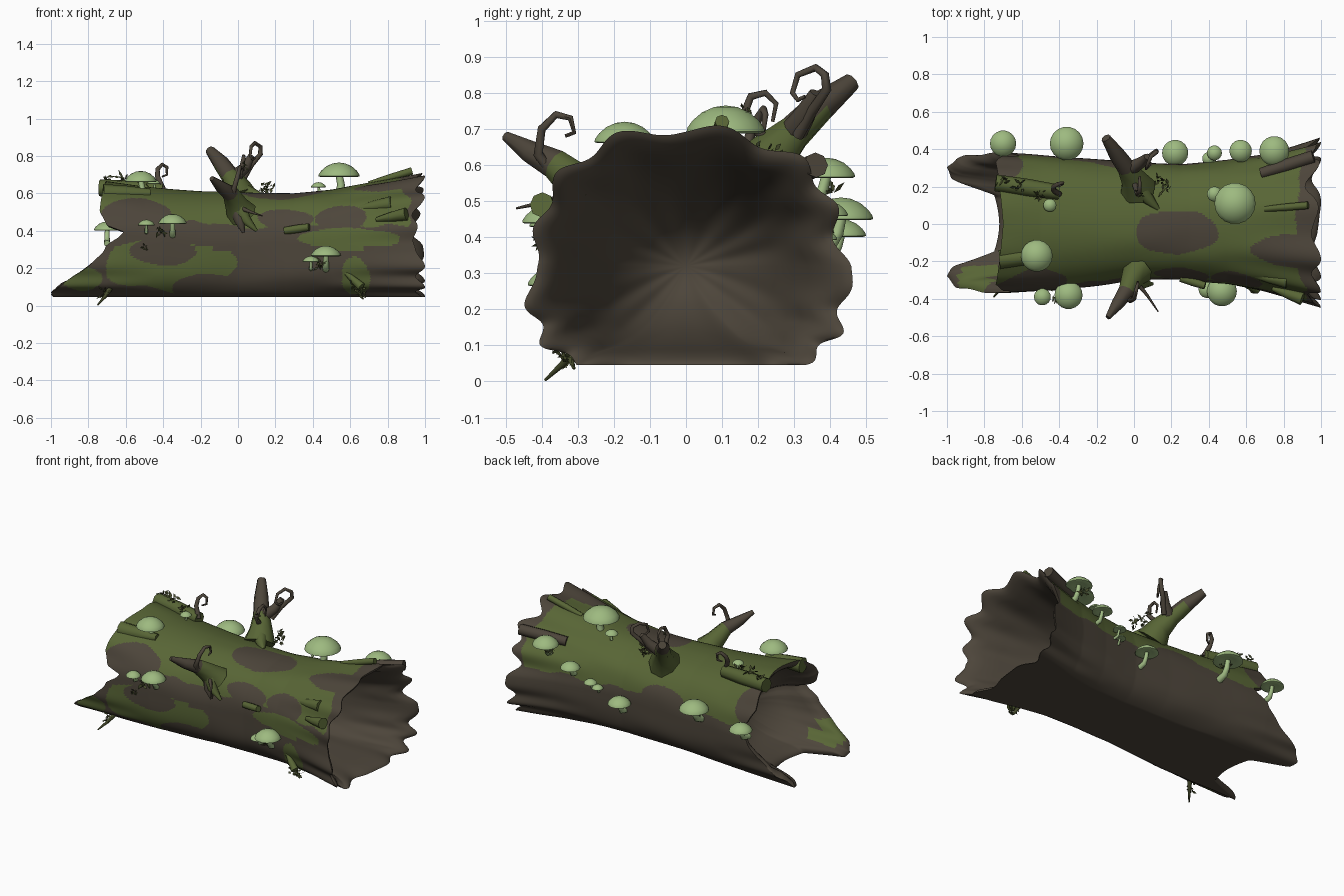
import bpy, bmesh, math, random
from mathutils import Vector, noise

if "Cube" in bpy.data.objects:
    bpy.data.objects.remove(bpy.data.objects["Cube"])

random.seed(4)


def material(name, rgb):
    m = bpy.data.materials.new(name)
    m.diffuse_color = (*rgb, 1)
    m.use_nodes = True
    m.node_tree.nodes["Principled BSDF"].inputs["Base Color"].default_value = m.diffuse_color
    return m


BARK = material("brown bark", (0.074, 0.060, 0.043))
MOSS = material("green moss", (0.097, 0.130, 0.036))
CAP = material("pale green cap", (0.34, 0.49, 0.215))
STEM = material("pale green stem", (0.37, 0.52, 0.24))
LEAF = material("dark leaf", (0.062, 0.072, 0.025))


def table(pts, t):
    """Straight-line lookup in a short list of (t, value)."""
    for (a, va), (b, vb) in zip(pts, pts[1:]):
        if t <= b:
            return va + (vb - va) * max(0, (t - a) / (b - a))
    return pts[-1][1]


def add_object(name, bm, mats, angle=40):
    me = bpy.data.meshes.new(name)
    bm.to_mesh(me)
    bm.free()
    for m in mats:
        me.materials.append(m)
    ob = bpy.data.objects.new(name, me)
    bpy.context.collection.objects.link(ob)
    finish(ob, angle)
    return ob


def finish(ob, angle):
    bpy.ops.object.select_all(action='DESELECT')
    ob.select_set(True)
    bpy.context.view_layer.objects.active = ob
    bpy.ops.object.shade_smooth_by_angle(angle=math.radians(angle))


# ---- hollow log -------------------------------------------------------
TOP = [(-1, .70), (-.73, .67), (-.5, .635), (-.2, .61), (.3, .60), (.5, .62), (.7, .655), (1, .705)]
BACK = [(-1, .39), (-.7, .38), (-.4, .36), (0, .33), (.25, .32), (.5, .34), (.7, .37), (1, .45)]
FRONT = [(-1, .37), (-.7, .37), (-.4, .355), (0, .30), (.25, .30), (.5, .32), (.7, .36), (1, .435)]
# left edge of the log by angle from the floor middle (0) to the top (180)
LEFT = [(0, -.72), (14, -.75), (29, -.98), (40, -1), (57, -.95), (68, -.88), (85, -.76),
        (96, -.64), (101, -.61), (106, -.70), (120, -.74), (150, -.72), (180, -.70)]
ZC = .32


def flute(a):
    return math.cos(13 * a + 1.2 * math.sin(2 * a) + .5)


def log_point(x, a, s=1.0, fl=1.0):
    c, sn = math.cos(a), math.sin(a)
    e = .9 if sn > 0 else .6
    if s < .8:  # the hollow rounds off towards its end
        e += (1 - e) * (1 - s / .8)
    w = table(BACK, x) if c > 0 else table(FRONT, x)
    h = table(TOP, x) - ZC if sn > 0 else .30
    amp = .03 * max(0, (x - .4) / .6) ** 1.3 + .02 * max(0, (-x - .45) / .55)
    k = (1 + amp * fl * flute(a) + .02 * noise.noise((x * 3, c * 2, sn * 2))) * s
    y = math.copysign(abs(c) ** e, c) * w * k
    z = ZC + math.copysign(abs(sn) ** e, sn) * h * k
    return Vector((x, y, max(z, ZC - .275 * s)))


def left_edge(a):
    d = math.degrees(math.acos(max(-1, min(1, -math.sin(a)))))
    return table(LEFT, d)


def right_edge(a):
    notch = math.exp(-((math.sin(a) - .25) / .2) ** 2) + .9 * math.exp(-((a - 1.15) / .25) ** 2)
    return .975 + .025 * flute(a) - .04 * notch


# moss patches and bare patches: mossy, centre, radii
PATCHES = [(0, (-.56, -.36, .50), (.18, .22, .085)), (0, (.22, -.05, .60), (.21, .12, .08)),
           (0, (.24, -.30, .47), (.17, .10, .06)), (0, (.55, -.32, .47), (.15, .12, .07)),
           (1, (-.33, -.35, .20), (.36, .14, .15)), (0, (-.38, -.36, .29), (.18, .14, .07)),
           (0, (-.10, -.33, .08), (.25, .14, .09)), (1, (-.84, -.30, .15), (.12, .16, .08)),
           (1, (.63, -.35, .13), (.08, .14, .12)), (1, (.60, -.33, .36), (.27, .12, .055)),
           (0, (1.02, 0, .40), (.17, .6, .6)), (0, (.90, -.15, .68), (.32, .10, .1)),
           (0, (-.72, .32, .52), (.12, .14, .12)), (0, (-.05, .30, .40), (.15, .12, .06))]


def mossy(p):
    wob = noise.noise(p * 4.5) + .3 * noise.noise(p * 9)
    green = p.z > (.43 if p.y < 0 else .39) + .05 * wob
    for kind, c, r in PATCHES:
        d = sum(((p[i] - c[i]) / r[i]) ** 2 for i in range(3))
        if d < 1 + .6 * wob:
            green = bool(kind)
    return green


def build_log(n=260, m=210):
    # (depth, scale) of the rounded hollow, from the rim inwards
    inner = [(.005, .975), (.02, .945), (.05, .91), (.12, .87), (.25, .84), (.45, .80), (.65, .71),
             (.8, .58), (.92, .38), (.98, .2), (1, 0)]
    bm = bmesh.new()
    rows = []
    for j in range(n):
        # even out the spacing on the side walls, where the outline stretches
        a = 2 * math.pi * j / n
        a -= .1 * math.sin(2 * a)
        L, R = left_edge(a), right_edge(a)
        col = [log_point(L + (-.4 - L) * t, a, s, 1 - t) for t, s in reversed(inner)]
        col += [log_point(L + (R - L) * i / m, a) for i in range(m + 1)]
        col += [log_point(R + (.25 - R) * t, a, s, 1 + t * (1 - t)) for t, s in inner]
        rows.append([bm.verts.new(p) for p in col])
    k = len(inner)
    for j in range(n):
        A, B = rows[j], rows[(j + 1) % n]
        for i in range(len(A) - 1):
            f = bm.faces.new((A[i], A[i + 1], B[i + 1], B[i]))
            c = f.calc_center_median()
            outside = k <= i < k + m
            f.material_index = int((outside or (c.x < -.75 and c.z < .3)) and c.z > .06 and mossy(c))
    bmesh.ops.remove_doubles(bm, verts=bm.verts, dist=.0003)
    bmesh.ops.recalc_face_normals(bm, faces=bm.faces)
    add_object("hollow_log", bm, [BARK, MOSS], 80)


build_log()


# ---- branches, stubs and curling shoots ---------------------------------
def tube(name, pts, radii, mats, rule=None, res=2):
    cu = bpy.data.curves.new(name, 'CURVE')
    cu.dimensions = '3D'
    cu.bevel_depth, cu.bevel_resolution, cu.use_fill_caps = 1, res, True
    sp = cu.splines.new('POLY')
    sp.points.add(len(pts) - 1)
    for q, p, r in zip(sp.points, pts, radii):
        q.co, q.radius = (*p, 1), r
    ob = bpy.data.objects.new(name, cu)
    bpy.context.collection.objects.link(ob)
    bpy.ops.object.select_all(action='DESELECT')
    ob.select_set(True)
    bpy.context.view_layer.objects.active = ob
    bpy.ops.object.convert(target='MESH')
    ob = bpy.context.object
    ob.data.materials.clear()
    for mt in mats:
        ob.data.materials.append(mt)
    for f in ob.data.polygons:
        f.material_index = int(rule(f.center)) if rule else 0
    finish(ob, 50)


tube("back_branch", [(.02, .19, .56), (0, .24, .63), (-.04, .30, .69), (-.09, .37, .76), (-.15, .46, .83)],
     [.10, .07, .05, .044, .026], [BARK, MOSS], lambda c: c.z < .74 + .3 * c.x)
tube("back_branch_fork", [(-.03, .29, .68), (.04, .33, .74), (.07, .36, .80)], [.04, .03, .018], [BARK])
tube("back_branch_root", [(0, .24, .62), (.07, .14, .60), (.13, .08, .59)], [.05, .035, .01], [MOSS])
tube("front_branch", [(.02, -.25, .49), (-.01, -.29, .54), (-.04, -.36, .60), (-.09, -.43, .635), (-.14, -.50, .68)],
     [.085, .062, .045, .033, .014], [BARK, MOSS], lambda c: c.y > -.36)
tube("front_branch_root", [(0, -.29, .54), (.04, -.32, .46), (.10, -.32, .40)], [.05, .03, .008], [MOSS])
tube("front_branch_root_left", [(0, -.28, .52), (.01, -.32, .45), (.03, -.32, .39)], [.05, .03, .008], [BARK])
tube("front_twig", [(.02, -.32, .52), (.07, -.38, .50), (.13, -.47, .48)], [.013, .008, .003], [BARK])

CURLS = {"back_shoot": [(.03, .31, .68), (.07, .35, .75), (.12, .39, .81), (.12, .385, .85), (.09, .36, .87),
                        (.07, .31, .85), (.065, .295, .80), (.08, .31, .78), (.09, .33, .79)],
         "front_shoot": [(-.03, -.37, .58), (-.02, -.41, .63), (0, -.40, .70), (.01, -.36, .74), (.02, -.32, .73),
                         (.02, -.31, .69), (.02, -.335, .68)],
         "left_shoot": [(-.40, .16, .62), (-.43, .18, .69), (-.43, .20, .73), (-.405, .215, .755), (-.38, .22, .74),
                        (-.38, .215, .70), (-.405, .20, .69)],
         "middle_shoot": [(0, .23, .66), (.02, .16, .74), (.03, .18, .79), (.03, .22, .80), (.03, .25, .77), (.03, .24, .72)]}
for nm, pts in CURLS.items():
    tube(nm, pts, [.016 - .011 * i / (len(pts) - 1) for i in range(len(pts))], [BARK])

# broken stubs lying on the bark: start, end, radii
STUBS = [((-.74, .22, .63), (-.40, .17, .615), .045, .04), ((-.72, -.19, .60), (-.47, -.17, .60), .05, .025),
         ((.62, -.27, .515), (.82, -.305, .545), .012, .04), ((.74, -.345, .46), (.90, -.40, .49), .012, .035),
         ((.68, .27, .56), (.96, .36, .60), .03, .035), ((.70, .08, .65), (.93, .10, .72), .015, .02),
         ((.25, -.29, .40), (.38, -.33, .42), .02, .02), ((.57, -.31, .18), (.66, -.35, .10), .01, .025)]
for i, (a, b, ra, rb) in enumerate(STUBS):
    mid = [(p + q) / 2 for p, q in zip(a, b)]
    tube(f"stub_{i + 1}", [a, mid, b], [ra, (ra + rb) / 2 * 1.1, rb], [MOSS if i != 4 else BARK])


# ---- mushrooms ------------------------------------------------------------
PROFILE = [(0, .58), (.3, .54), (.6, .41), (.85, .2), (.98, .02), (1, -.08), (.9, -.12), (.5, -.03), (0, 0)]


def mushroom(i, x, y, z, r):
    """z is the top of the cap; the stem bends back into the log."""
    zc = z - .58 * r
    bm = bmesh.new()
    rings = [[bm.verts.new((x + r * p * math.cos(k * math.pi / 9), y + r * p * math.sin(k * math.pi / 9), zc + r * h))
              for k in range(18)] for p, h in PROFILE]
    for A, B in zip(rings, rings[1:]):
        for k in range(18):
            bm.faces.new((A[k], B[k], B[(k + 1) % 18], A[(k + 1) % 18]))
    bmesh.ops.remove_doubles(bm, verts=bm.verts, dist=.0002)
    bmesh.ops.recalc_face_normals(bm, faces=bm.faces)
    add_object(f"mushroom_cap_{i}", bm, [CAP], 50)
    s = 1 if y > 0 else -1
    if abs(y) > .3:
        pts = [(x, y, zc), (x, y - .01 * s, zc - .5 * r), (x, y - .35 * r * s, zc - .9 * r), (x, y - .085 * s, zc - 1.1 * r)]
    else:
        pts = [(x, y, zc), (x + .1 * r, y, zc - .5 * r), (x, y, zc - 1.1 * r)]
    tube(f"mushroom_stem_{i}", pts, [.17 * r, .19 * r, .22 * r, .25 * r], [STEM])


SHROOMS = [(-.70, .43, .45, .07), (-.36, .43, .51, .09), (.22, .38, .36, .07), (.43, .38, .42, .04),
           (.40, .35, .38, .035), (.57, .39, .50, .06), (.75, .39, .62, .08), (.54, .11, .765, .11),
           (.43, .16, .66, .04), (-.45, .10, .675, .035), (-.52, -.17, .72, .085), (-.49, -.39, .46, .045),
           (-.35, -.38, .49, .075), (.39, -.35, .265, .045), (.47, -.36, .32, .08)]
for i, s in enumerate(SHROOMS):
    mushroom(i + 1, *s)


# ---- leafy tufts ------------------------------------------------------------
def tuft(i, centre, size, count=14):
    bm = bmesh.new()
    for _ in range(count):
        d = Vector([random.uniform(-1, 1) for _ in range(3)]).normalized()
        side = d.orthogonal().normalized() * size * .18
        o = Vector(centre) + Vector([random.uniform(-.4, .4) * size for _ in range(3)])
        L = size * random.uniform(.5, 1)
        q = [o, o + d * L * .5 + side, o + d * L, o + d * L * .5 - side]
        for p in q:
            p.z = max(p.z, .02)
        bm.faces.new([bm.verts.new(p) for p in q])
    add_object(f"leaf_tuft_{i}", bm, [LEAF])


TUFTS = [(.17, .20, .62, .05), (.13, .24, .63, .04), (-.72, -.33, .07, .04), (.63, -.34, .10, .05),
         (.66, -.33, .07, .04), (.72, .39, .54, .05), (-.36, .40, .42, .04), (-.42, -.38, .40, .05),
         (-.50, -.37, .31, .025), (-.62, .20, .67, .05), (-.50, .16, .66, .045), (-.70, .23, .67, .04),
         (.44, -.34, .22, .04), (.03, .16, .75, .03)]
for i, (x, y, z, s) in enumerate(TUFTS):
    tuft(i + 1, (x, y, z), s)
# hanging roots that reach the ground
tube("ground_root", [(-.68, -.30, .10), (-.71, -.34, .05), (-.75, -.39, .004)], [.016, .010, .004], [LEAF])
tube("ground_root_right", [(.62, -.29, .12), (.65, -.32, .06), (.67, -.31, .035)], [.014, .01, .004], [LEAF])
